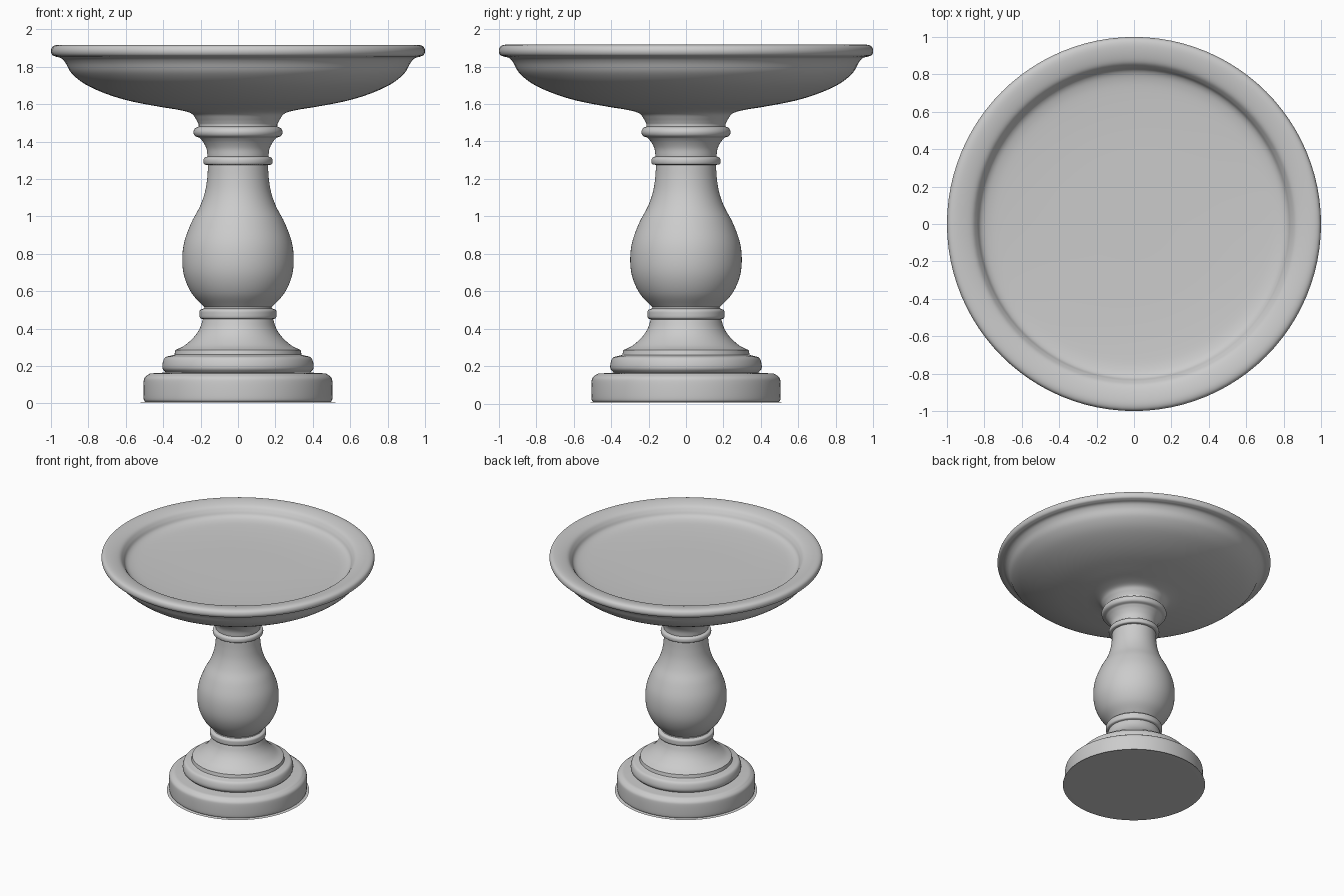
import bpy, bmesh
from math import pi, radians
from mathutils import Vector


def smooth_curve(pts, n=5):
    """Catmull-Rom curve through (radius, height) points."""
    p = [Vector(q) for q in pts]
    p = [2 * p[0] - p[1]] + p + [2 * p[-1] - p[-2]]
    out = []
    for a, b, c, d in zip(p, p[1:], p[2:], p[3:]):
        for i in range(n):
            t = i / n
            out.append(0.5 * (2 * b + (c - a) * t + (2 * a - 5 * b + 4 * c - d) * t * t
                              + (3 * b - a - 3 * c + d) * t ** 3))
    return out + [p[-2]]


def lathe(name, runs, steps=96):
    """Spin smooth runs of profile, meeting at crisp corners, about z."""
    profile = [q for run in runs for q in smooth_curve(run)]
    bm = bmesh.new()
    verts = [bm.verts.new((max(r, 0), 0, z)) for r, z in profile]
    edges = [bm.edges.new(pair) for pair in zip(verts, verts[1:])]
    bmesh.ops.spin(bm, geom=verts + edges, cent=(0, 0, 0), axis=(0, 0, 1),
                   angle=2 * pi, steps=steps, use_merge=True)
    bmesh.ops.remove_doubles(bm, verts=bm.verts, dist=0.0005)
    bmesh.ops.recalc_face_normals(bm, faces=bm.faces)
    mesh = bpy.data.meshes.new(name)
    bm.to_mesh(mesh)
    bm.free()
    obj = bpy.data.objects.new(name, mesh)
    bpy.context.collection.objects.link(obj)
    bpy.ops.object.select_all(action='DESELECT')
    obj.select_set(True)
    bpy.context.view_layer.objects.active = obj
    bpy.ops.object.shade_smooth_by_angle(angle=radians(40))
    return obj


# Stepped foot: plinth, torus step, small fillet and flared neck
lathe("base", [
    [(0, 0.005), (0.48, 0.005), (0.497, 0.01), (0.505, 0.03), (0.505, 0.11),
     (0.497, 0.14), (0.47, 0.16)],
    [(0.47, 0.16), (0.385, 0.165)],
    [(0.385, 0.165), (0.403, 0.185), (0.403, 0.215), (0.39, 0.245), (0.36, 0.255)],
    [(0.36, 0.255), (0.34, 0.26)],
    [(0.34, 0.26), (0.335, 0.285)],
    [(0.335, 0.285), (0.285, 0.31), (0.235, 0.355), (0.205, 0.40), (0.188, 0.45)],
])

# Baluster: lower ring, bulb, collar, cavetto and upper ring
lathe("baluster", [
    [(0.188, 0.45), (0.203, 0.457), (0.206, 0.478), (0.203, 0.498), (0.182, 0.508)],
    [(0.182, 0.508), (0.18, 0.515)],
    [(0.18, 0.515), (0.245, 0.585), (0.285, 0.67), (0.298, 0.76), (0.288, 0.86),
     (0.25, 0.965), (0.205, 1.05), (0.178, 1.125), (0.165, 1.20), (0.16, 1.275)],
    [(0.16, 1.275), (0.18, 1.278), (0.185, 1.295), (0.18, 1.312), (0.163, 1.32)],
    [(0.163, 1.32), (0.168, 1.36), (0.185, 1.395), (0.205, 1.42)],
    [(0.205, 1.42), (0.23, 1.43), (0.238, 1.45), (0.23, 1.47), (0.21, 1.48)],
])

# Wide dish: neck, underside, rolled rim and shallow basin
lathe("bowl", [
    [(0.21, 1.48), (0.21, 1.492)],
    [(0.21, 1.492), (0.225, 1.52), (0.25, 1.55), (0.31, 1.568), (0.42, 1.586),
     (0.58, 1.617), (0.71, 1.657), (0.82, 1.708), (0.89, 1.765), (0.922, 1.82),
     (0.945, 1.845), (0.972, 1.853)],
    [(0.972, 1.853), (0.993, 1.863), (1.0, 1.885), (0.99, 1.908), (0.96, 1.917),
     (0.91, 1.912), (0.865, 1.897), (0.84, 1.87), (0.82, 1.84), (0.78, 1.822),
     (0.70, 1.812), (0.50, 1.803), (0.25, 1.80), (0, 1.80)],
])
